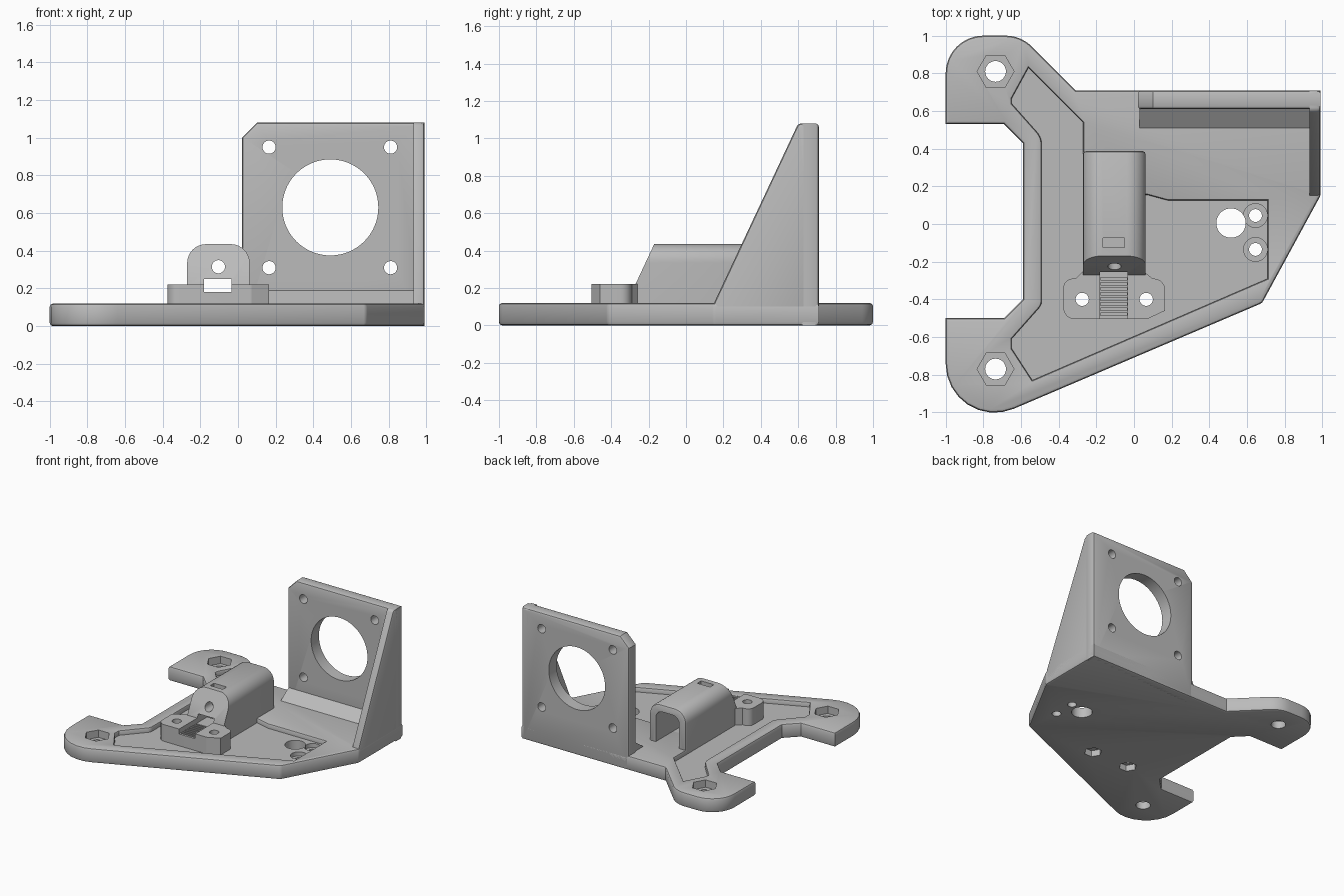
import bpy, bmesh, math
from mathutils import Vector

cube = bpy.data.objects.get("Cube")
if cube:
    bpy.data.objects.remove(cube)

grey = bpy.data.materials.new("plain_grey")
grey.use_nodes = True
grey.diffuse_color = (0.5, 0.5, 0.5, 1)
grey.node_tree.nodes["Principled BSDF"].inputs["Base Color"].default_value = (0.5, 0.5, 0.5, 1)


def rounded(corners, steps=8):
    """Outline from (u, v) or (u, v, radius) corners, listed anticlockwise."""
    out = []
    for i, c in enumerate(corners):
        p = Vector(c[:2])
        if len(c) == 2:
            out.append(p)
            continue
        a = (Vector(corners[i - 1][:2]) - p).normalized()
        b = (Vector(corners[(i + 1) % len(corners)][:2]) - p).normalized()
        half = a.angle(b) / 2
        centre = p + (a + b).normalized() * c[2] / math.sin(half)
        s = p + a * c[2] / math.tan(half) - centre
        e = p + b * c[2] / math.tan(half) - centre
        start = math.atan2(s.y, s.x)
        turn = math.remainder(math.atan2(e.y, e.x) - start, math.tau)
        for k in range(steps + 1):
            t = start + turn * k / steps
            out.append(centre + c[2] * Vector((math.cos(t), math.sin(t))))
    return out


def ngon(u, v, r, n=40):
    return [Vector((u + r * math.cos(math.tau * k / n), v + r * math.sin(math.tau * k / n)))
            for k in range(n)]


def rect(u0, u1, v0, v1):
    return rounded([(u0, v0), (u1, v0), (u1, v1), (u0, v1)])


def grow(pts, d):
    """Offset an outline outward by d."""
    out = []
    for i, p in enumerate(pts):
        a = (p - pts[i - 1]).normalized()
        b = (pts[(i + 1) % len(pts)] - p).normalized()
        n, m = Vector((a.y, -a.x)), Vector((b.y, -b.x))
        out.append(p + (n + m) * d / (1 + n.dot(m)))
    return out


def prism(name, pts, w0, w1, axis="z", ease0=0.0, ease1=0.0):
    """Extrude an outline along an axis; positive ease rounds an end, negative flares it."""
    layers = [(0, w0), (0, w1)]
    if ease0:
        layers[:1] = [(-ease0, w0), (-ease0 * .3, w0 + abs(ease0) * .3), (0, w0 + abs(ease0))]
    if ease1:
        layers[-1:] = [(0, w1 - abs(ease1)), (-ease1 * .3, w1 - abs(ease1) * .3), (-ease1, w1)]
    place = {"z": lambda u, v, w: (u, v, w), "y": lambda u, v, w: (u, w, v),
             "x": lambda u, v, w: (w, u, v)}[axis]
    bm = bmesh.new()
    rings = [[bm.verts.new(place(p.x, p.y, w)) for p in grow(pts, d)] for d, w in layers]
    for low, high in zip(rings, rings[1:]):
        for i in range(len(pts)):
            bm.faces.new((low[i - 1], low[i], high[i], high[i - 1]))
    bm.faces.new(rings[0])
    bm.faces.new(rings[-1])
    bmesh.ops.recalc_face_normals(bm, faces=bm.faces)
    mesh = bpy.data.meshes.new(name)
    bm.to_mesh(mesh)
    bm.free()
    mesh.materials.append(grey)
    obj = bpy.data.objects.new(name, mesh)
    bpy.context.collection.objects.link(obj)
    return obj


def cut(targets, *args, **kw):
    """Subtract a prism from each target."""
    tool = prism("cutter", *args, **kw)
    for obj in targets:
        mod = obj.modifiers.new("cut", "BOOLEAN")
        mod.operation, mod.solver, mod.object = "DIFFERENCE", "EXACT", tool
        bpy.context.view_layer.objects.active = obj
        bpy.ops.object.modifier_apply(modifier=mod.name)
    bpy.data.objects.remove(tool)


E = 0.018  # edge rounding

# Base plate with two mounting ears
base = prism("base_plate", rounded([
    (-1, -1.135, .26), (.68, -.42, .04), (.99, .15, .04), (.99, .71), (-.31, .71),
    (-.6, 1, .2), (-1, 1, .2), (-1, .53), (-.69, .53), (-.59, .43),
    (-.59, -.4), (-.69, -.5), (-1, -.5)]), 0, .12, ease0=E, ease1=E)

# Shallow tray in the top of the base
cut([base], rounded([
    (-.54, -.83), (.71, -.29), (.71, .125), (.18, .125, .1), (.07, .155), (-.27, .155),
    (-.27, .54), (-.56, .83), (-.65, .665), (-.65, .64), (-.49, .46, .1),
    (-.49, -.43, .06), (-.65, -.61), (-.65, -.66)]), .083, .122, ease1=-.014)

# Ear holes with hexagonal nut pockets
for y in (.81, -.77):
    cut([base], ngon(-.735, y, .098, 6), .06, .2)
    cut([base], ngon(-.735, y, .055), -.1, .2)

# Cable hole and two counterbored screw holes
cut([base], ngon(.515, .005, .078), -.1, .2)
for y in (.045, -.135):
    cut([base], ngon(.645, y, .063), .05, .2)
    cut([base], ngon(.645, y, .034), -.1, .2)

# Upright motor plate
motor_plate = prism("motor_plate", rounded([
    (.02, 0), (.99, 0), (.99, 1.08), (.1, 1.08), (.02, 1)]), .61, .71, "y", E, E)
cut([motor_plate], ngon(.49, .63, .255, 64), .5, .8, axis="y")
for x in (.165, .81):
    for z in (.31, .95):
        cut([motor_plate], ngon(x, z, .035), .5, .8, axis="y")

# Side gusset and the sloped foot of the motor plate
prism("side_gusset", rounded([
    (.15, .02), (.71, .02), (.71, 1.08, .02), (.6, 1.08, .03), (.15, .12)]), .932, .99, "x", 0, E)
prism("motor_plate_foot", rounded([
    (.51, .1), (.65, .1), (.65, .19), (.61, .19), (.51, .12)]), .03, .95, "x")

# Hollow housing with a sloped front
housing = prism("belt_housing", rounded([
    (-.27, .06), (.062, .06), (.062, .435, .1), (-.27, .435, .1)]), -.27, .388, "y", 0, E)
cut([housing], rounded([(-.4, .22), (-.27, .22), (-.086, .615), (-.4, .615)]), -.5, .3, axis="x")
cut([housing], rounded([
    (-.21, .12), (.002, .12), (.002, .378, .06), (-.21, .378, .06)]), -.14, .5, axis="y")
cut([housing], ngon(-.104, .315, .035), -.4, 0, axis="y")
cut([housing], rect(-.165, -.05, -.125, -.075), .3, .5)

# Belt clamp in front of the housing
clamp = prism("belt_clamp", rounded([
    (-.375, -.505, .06), (.07, -.505, .03), (.165, -.46), (.165, -.29, .06), (.1, -.29),
    (.05, -.25), (-.27, -.25), (-.31, -.29), (-.375, -.29, .05)]), .06, .22)

# Belt slot and its toothed floor
cut([clamp, housing], rect(-.18, -.035, -.6, 0), .18, .25)
for i in range(8):
    y = -.486 + i * .027
    cut([clamp], rect(-.179, -.036, y, y + .014), .16, .19)

# Clamp screw holes with nut pockets underneath
for x in (-.275, .065):
    cut([base, clamp], ngon(x, -.4, .035), -.1, .4)
    cut([base], ngon(x, -.4, .068, 6), -.1, .05)

# Smooth the rounded edges, keep the rest crisp
bpy.ops.object.select_all(action="DESELECT")
for obj in bpy.context.collection.objects:
    if obj.type == "MESH" and grey.name in obj.data.materials:
        obj.select_set(True)
        bpy.context.view_layer.objects.active = obj
bpy.ops.object.shade_smooth_by_angle(angle=math.radians(30))
